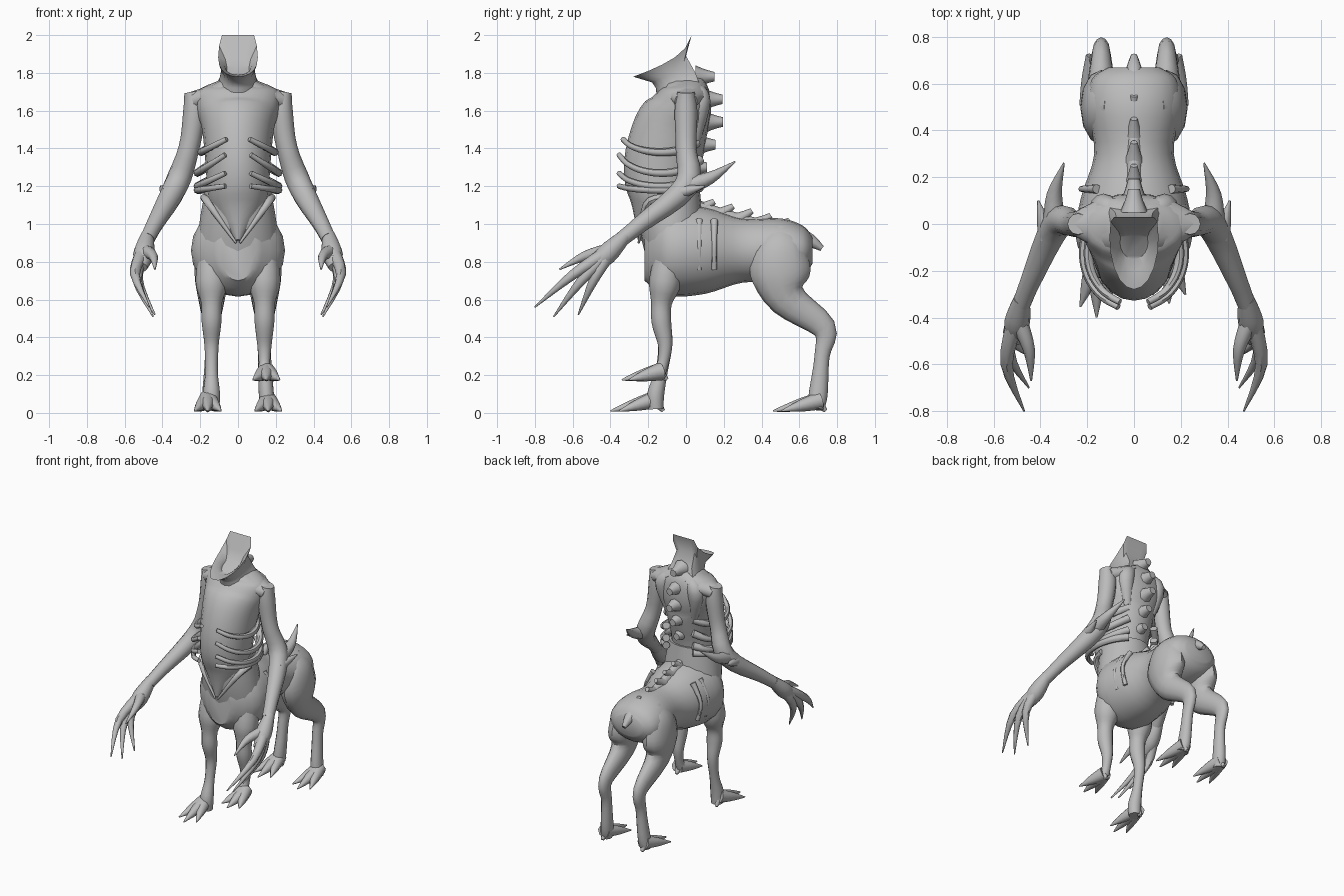
import bpy, bmesh, math
from mathutils import Vector

default_cube = bpy.data.objects.get("Cube")
if default_cube:
    bpy.data.objects.remove(default_cube, do_unlink=True)

skin = bpy.data.materials.new("grey_skin")
skin.use_nodes = True
grey = (.5, .5, .5, 1)
skin.diffuse_color = grey
skin.node_tree.nodes["Principled BSDF"].inputs["Base Color"].default_value = grey


def loft(name, rings):
    """Skin closed rings of points, cap both ends, shade smooth."""
    bm = bmesh.new()
    loops = [[bm.verts.new(point) for point in ring] for ring in rings]
    count = len(loops[0])
    for lower, upper in zip(loops, loops[1:]):
        for i in range(count):
            j = (i + 1) % count
            bm.faces.new((lower[i], lower[j], upper[j], upper[i]))
    bm.faces.new(loops[0][::-1])
    bm.faces.new(loops[-1])
    bmesh.ops.recalc_face_normals(bm, faces=bm.faces)
    mesh = bpy.data.meshes.new(name)
    bm.to_mesh(mesh)
    bm.free()
    mesh.materials.append(skin)
    part = bpy.data.objects.new(name, mesh)
    bpy.context.collection.objects.link(part)
    bpy.ops.object.select_all(action="DESELECT")
    part.select_set(True)
    bpy.context.view_layer.objects.active = part
    bpy.ops.object.shade_smooth_by_angle(angle=math.radians(45))


def spline(keys, steps=4):
    """Smooth curve through keys of any length."""
    path = []
    last = len(keys) - 1
    for i in range(last):
        before, start, end, after = keys[max(i - 1, 0)], keys[i], keys[i + 1], keys[min(i + 2, last)]
        for step in range(steps):
            t = step / steps
            path.append([b + t * (c - a) / 2 + t * t * (a - 2.5 * b + 2 * c - d / 2)
                         + t ** 3 * (3 * b - a - 3 * c + d) / 2
                         for a, b, c, d in zip(before, start, end, after)])
    return path + [list(keys[-1])]


def tube(name, keys, sides=12):
    """Tube through keys of x, y, z, radius and, for ovals, a second radius."""
    path = spline(keys)
    rings = []
    for i, key in enumerate(path):
        ahead, behind = path[min(i + 1, len(path) - 1)], path[max(i - 1, 0)]
        tangent = (Vector(ahead[:3]) - Vector(behind[:3])).normalized()
        across = Vector((1, 0, 0))
        across = (across - tangent * tangent.x).normalized()
        deep = tangent.cross(across)
        angles = [math.tau * k / sides for k in range(sides)]
        rings.append([Vector(key[:3]) + across * key[3] * math.cos(angle) + deep * key[-1] * math.sin(angle)
                      for angle in angles])
    loft(name, rings)


def pair(name, keys, sides=12):
    """Build a part on the left and mirror it to the right."""
    for label, sign in (("left", 1), ("right", -1)):
        tube(f"{label}_{name}", [(sign * x, *rest) for x, *rest in keys], sides)


def spike(start, end, radius, bend=(0, 0, 0), tip=.004):
    """Keys of a bent, tapering point."""
    start, end = Vector(start), Vector(end)
    middle = (start + end) / 2 + Vector(bend)
    return [(*start, radius), (*middle, radius * .65), (*end, tip)]


# Four-legged lower body: y, half width, half height
barrel = [(-.22, .1, .16), (-.1, .24, .24), (.1, .23, .23), (.3, .17, .17), (.5, .2, .17),
          (.62, .18, .13), (.67, .11, .07)]
tube("lower_body", [(0, y, .86, width, height) for y, width, height in barrel], 20)

# Waist joining the lower body to the torso
tube("waist", [(0, -.05, .8, .22, .15), (0, -.08, 1, .205, .17), (0, -.1, 1.2, .17, .17)], 20)

# Upright torso, pointed at the belly: z, y, half width, half depth
torso = [(.9, -.21, .02, .05), (1.1, -.14, .15, .16), (1.3, -.13, .17, .2), (1.5, -.08, .19, .2),
         (1.6, -.03, .22, .17), (1.7, 0, .22, .13), (1.76, 0, .1, .09)]
tube("torso", [(0, y, z, width, depth) for z, y, width, depth in torso], 20)


def neck_ring(width, back, front, top, low):
    """Ring with a straight back edge, sloping down to a point in front."""
    ring = []
    for k in range(20):
        angle = math.tau * k / 20
        slope = max(0, .4 - math.cos(angle)) / 1.4
        ring.append((width * math.sin(angle), back + (front - back) * slope, top + (low - top) * slope ** .5))
    return ring


# Open, flared neck with a hollow socket and a pointed jaw
loft("neck", [neck_ring(.14, .08, -.15, 1.72, 1.64), neck_ring(.1, .05, -.16, 1.8, 1.72),
              neck_ring(.085, 0, -.18, 1.89, 1.75), neck_ring(.105, .03, -.28, 2, 1.78),
              neck_ring(.07, -.02, -.2, 1.9, 1.79), neck_ring(.06, -.05, -.15, 1.84, 1.78)])

# Shoulders and shoulder blades
pair("trapezius", [(.03, 0, 1.75, .04, .1), (.13, 0, 1.69, .05, .11), (.24, 0, 1.65, .05, .06)])
pair("shoulder_blade", [(.06, .06, 1.72, .03), (.13, .07, 1.65, .06), (.1, .05, 1.45, .03)])

# Arms with elbow spikes
pair("arm", [(.24, 0, 1.7, .045), (.23, 0, 1.6, .06), (.26, 0, 1.4, .055), (.33, 0, 1.2, .065),
             (.44, -.24, 1, .045), (.48, -.34, .92, .04)])
pair("palm", [(.48, -.32, .94, .035), (.5, -.42, .84, .055), (.51, -.5, .77, .03)])
pair("elbow_spike", spike((.34, 0, 1.2), (.3, .26, 1.33), .05, (.02, 0, -.02)), 8)
pair("elbow_barb", spike((.37, -.06, 1.16), (.41, .1, 1.2), .04), 8)

# Long clawed fingers fanning from the palm
knuckle = (.5, -.4, .86)
fingertips = {"thumb": (.44, -.67, .76), "index_finger": (.47, -.8, .56),
              "middle_finger": (.45, -.7, .51), "outer_finger": (.44, -.57, .52)}
for name, fingertip in fingertips.items():
    outward = -.02 if name == "thumb" else .06
    pair(name, spike(knuckle, fingertip, .04, (outward, 0, .02)), 8)

# Curling ribs
for i, (height, drop) in enumerate([(1.48, .1), (1.41, .14), (1.3, .1), (1.21, .03)]):
    size = .215 if i else .195
    rib = []
    for k in range(7):
        angle = math.radians(150 - k * 22)
        rib.append((size * math.sin(angle), -.13 - size * 1.1 * math.cos(angle), height - drop * math.sin(angle),
                    .026 - k * .002))
    pair(f"rib_{i + 1}", rib, 8)

# Ridge where the belly meets the chest
pair("belly_ridge", [(.18, -.12, 1.14, .02), (.15, -.21, 1.1, .02), (.01, -.25, .9, .006)], 8)

# Flank ridges
for i in range(2):
    y = .07 + i * .08
    pair(f"flank_ridge_{i + 1}", spike((.16, y, 1.02), (.2, y, .76), .02, (.045, 0, 0), .015), 8)

# Spine knobs, down the upright back and along the lower back
for i in range(5):
    y, z = .05 + .05 * math.sin(i), 1.78 - i * .12
    tube(f"upper_spine_knob_{i + 1}", spike((0, y, z), (0, y + .1, z), .06, tip=.025), 8)
    y, z = .07 + i * .1, 1.07 - i * .025
    tube(f"lower_spine_knob_{i + 1}", spike((0, y, z), (0, y + .08, z + .05), .04, tip=.015), 8)
tube("spine_ridge", [(0, .05, 1.1, .03), (0, .3, 1.02, .03), (0, .6, .95, .03)], 8)
tube("tail", [(0, .5, .95, .06), (0, .64, .92, .04), (0, .72, .87, .015)], 8)


def foot(name, x, y, z, length, drop):
    """Three forward claws and a small heel spur."""
    for label, sign in (("inner", -1), ("middle", 0), ("outer", 1)):
        reach = length * (1 - abs(sign) / 5)
        claw_tip = (x + sign * .07, y - reach, z - drop)
        tube(f"{name}_{label}_claw", spike((x, y + .02, z), claw_tip, .048), 8)
    tube(f"{name}_spur", spike((x, y, z), (x, y + .05, z - drop), .035, tip=.01), 8)


# Hind legs: x, y, z and two radii
pair("hind_leg", [(.1, .5, .98, .03, .06), (.13, .5, .88, .08, .13), (.14, .5, .74, .09, .16),
                  (.14, .54, .6, .07, .1), (.14, .73, .45, .04, .065), (.14, .72, .3, .035, .04),
                  (.15, .7, .1, .04, .05), (.16, .69, .02, .04, .04)])
for label, sign in (("left", 1), ("right", -1)):
    foot(f"{label}_hind_foot", sign * .16, .69, .065, .23, .055)

# Front legs: left one lifted, right one planted
front = [(-.08, .92, .06), (-.11, .7, .085), (-.13, .58, .055), (-.13, .48, .052), (-.11, .36, .038)]
shins = {"left": (.14, [(-.12, .27, .03), (-.14, .22, .035)]),
         "right": (-.14, [(-.13, .22, .033), (-.16, .1, .045), (-.16, .02, .04)])}
for label, (x, shin) in shins.items():
    tube(f"{label}_front_leg", [(x, *key) for key in front + shin])
foot("left_front_foot", .15, -.15, .22, .19, .045)
foot("right_front_foot", -.16, -.17, .075, .23, .065)
